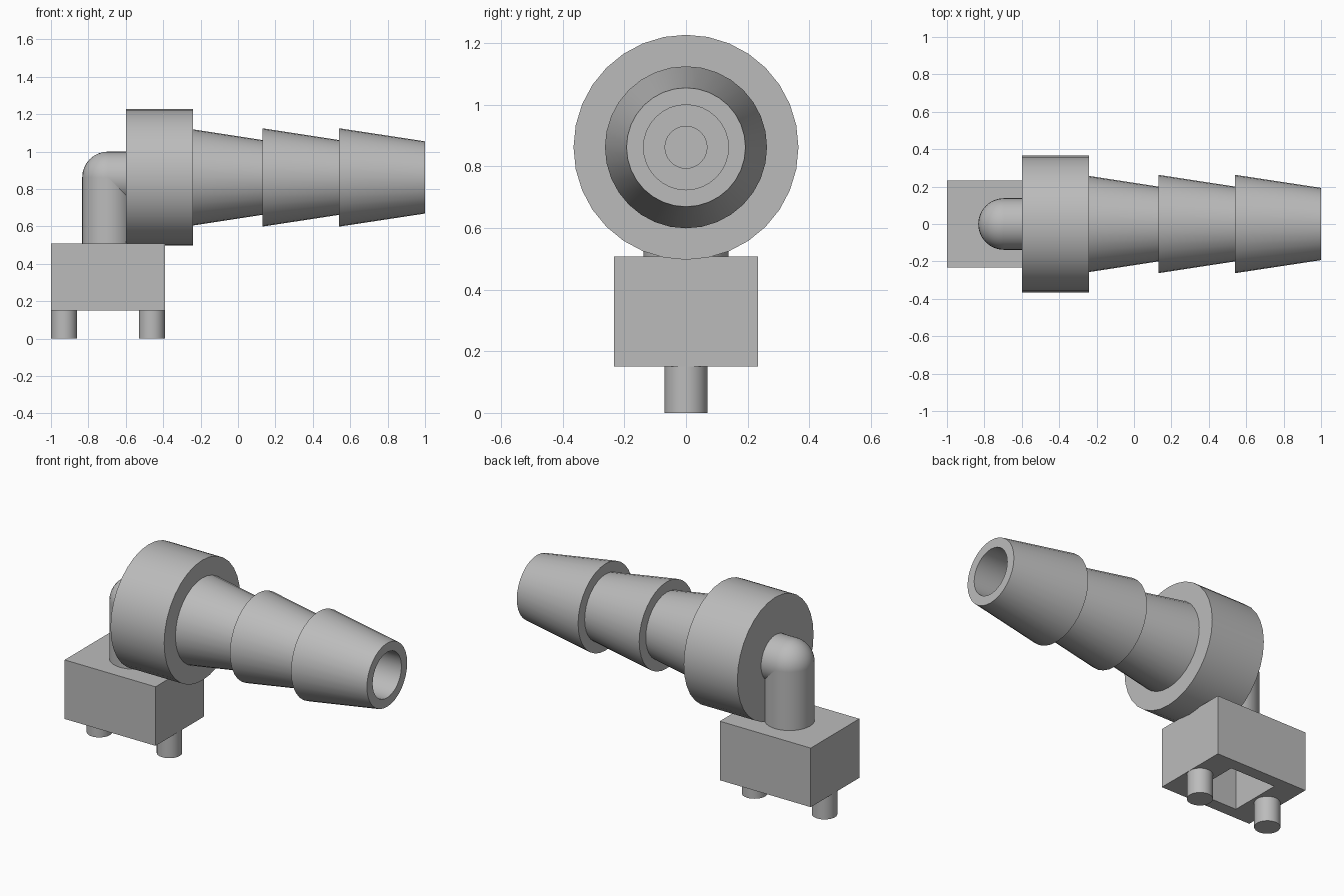
import bpy, bmesh, math
from mathutils import Matrix, Vector

if "Cube" in bpy.data.objects:
    bpy.data.objects.remove(bpy.data.objects["Cube"], do_unlink=True)

SIDES = 32
AXIS_Z = 0.862      # height of the hose axis
STEM_X = -0.695     # position of the upright tube
TUBE_R = 0.138      # outer tube and wide bore radius
DUCT_R = 0.068      # narrow inner passage radius

grey = bpy.data.materials.new("plain grey")
grey.use_nodes = True
grey.diffuse_color = (0.5, 0.5, 0.5, 1)
grey.node_tree.nodes["Principled BSDF"].inputs["Base Color"].default_value = (0.5, 0.5, 0.5, 1)


def finish(name, bm):
    bmesh.ops.recalc_face_normals(bm, faces=bm.faces)
    mesh = bpy.data.meshes.new(name)
    bm.to_mesh(mesh)
    bm.free()
    mesh.materials.append(grey)
    obj = bpy.data.objects.new(name, mesh)
    bpy.context.collection.objects.link(obj)
    return obj


def cylinder(name, start, end, radius):
    start, end = Vector(start), Vector(end)
    axis = end - start
    turn = Matrix.Rotation(math.pi / 2, 4, 'Y') if abs(axis.x) > abs(axis.z) else Matrix()
    bm = bmesh.new()
    bmesh.ops.create_cone(bm, cap_ends=True, segments=SIDES, radius1=radius, radius2=radius,
                          depth=axis.length,
                          matrix=Matrix.Translation((start + end) / 2) @ turn)
    return finish(name, bm)


def box(name, low, high):
    low, high = Vector(low), Vector(high)
    bm = bmesh.new()
    bmesh.ops.create_cube(bm, size=1, matrix=Matrix.Translation((low + high) / 2)
                          @ Matrix.Diagonal((*(high - low), 1)))
    return finish(name, bm)


def lathe_x(name, profile):
    """Revolve a closed (x, radius) loop around the hose axis."""
    bm = bmesh.new()
    rings = []
    for x, r in profile:
        angles = [2 * math.pi * i / SIDES for i in range(SIDES)]
        rings.append([bm.verts.new((x, r * math.cos(a), AXIS_Z + r * math.sin(a))) for a in angles])
    for k, ring in enumerate(rings):
        following = rings[(k + 1) % len(rings)]
        for i in range(SIDES):
            j = (i + 1) % SIDES
            bm.faces.new((ring[i], ring[j], following[j], following[i]))
    return finish(name, bm)


def cut(obj, cutters):
    for cutter in cutters:
        mod = obj.modifiers.new("cut", 'BOOLEAN')
        mod.operation = 'DIFFERENCE'
        mod.solver = 'EXACT'
        mod.object = cutter
    bpy.context.view_layer.update()
    evaluated = obj.evaluated_get(bpy.context.evaluated_depsgraph_get())
    mesh = bpy.data.meshes.new_from_object(evaluated)
    obj.modifiers.clear()
    obj.data = mesh


# Barbed hose nozzle with collar and stepped bore
nozzle = lathe_x("barbed_nozzle", [
    (-0.60, DUCT_R), (-0.60, 0.365), (-0.24, 0.365), (-0.24, 0.257),
    (0.13, 0.20), (0.13, 0.263), (0.54, 0.20), (0.54, 0.263),
    (1.0, 0.193), (1.0, TUBE_R), (-0.35, TUBE_R), (-0.35, DUCT_R)])

# Elbow: upright tube, round corner and short horizontal tube
stem = cylinder("elbow_stem", (STEM_X, 0, 0.48), (STEM_X, 0, AXIS_Z), TUBE_R)
arm = cylinder("elbow_arm", (STEM_X, 0, AXIS_Z), (-0.58, 0, AXIS_Z), TUBE_R)
bm = bmesh.new()
bmesh.ops.create_uvsphere(bm, u_segments=SIDES, v_segments=SIDES // 2, radius=TUBE_R,
                          matrix=Matrix.Translation((STEM_X, 0, AXIS_Z)))
corner = finish("elbow_corner", bm)

# Base block and locating pegs
block = box("base_block", (-1, -0.233, 0.15), (-0.39, 0.233, 0.508))
pegs = [cylinder(name, (x, 0, 0), (x, 0, 0.16), 0.07)
        for name, x in (("outer_peg", -0.93), ("inner_peg", -0.46))]

# Inner passage and underside pocket
up_duct = cylinder("up_duct", (STEM_X, 0, 0.3), (STEM_X, 0, AXIS_Z + DUCT_R), DUCT_R)
side_duct = cylinder("side_duct", (STEM_X - DUCT_R, 0, AXIS_Z), (-0.4, 0, AXIS_Z), DUCT_R)
pocket = box("pocket", (-0.845, -0.16, 0.05), (-0.545, 0.16, 0.43))
for part in (stem, arm, corner):
    cut(part, (up_duct, side_duct))
cut(block, (pocket, up_duct))
for helper in (up_duct, side_duct, pocket):
    bpy.data.objects.remove(helper, do_unlink=True)

# Smooth round surfaces, keep the edges crisp
bpy.ops.object.select_all(action='DESELECT')
for part in (nozzle, stem, arm, corner, block, *pegs):
    part.select_set(True)
bpy.context.view_layer.objects.active = nozzle
bpy.ops.object.shade_smooth_by_angle(angle=math.radians(30))
